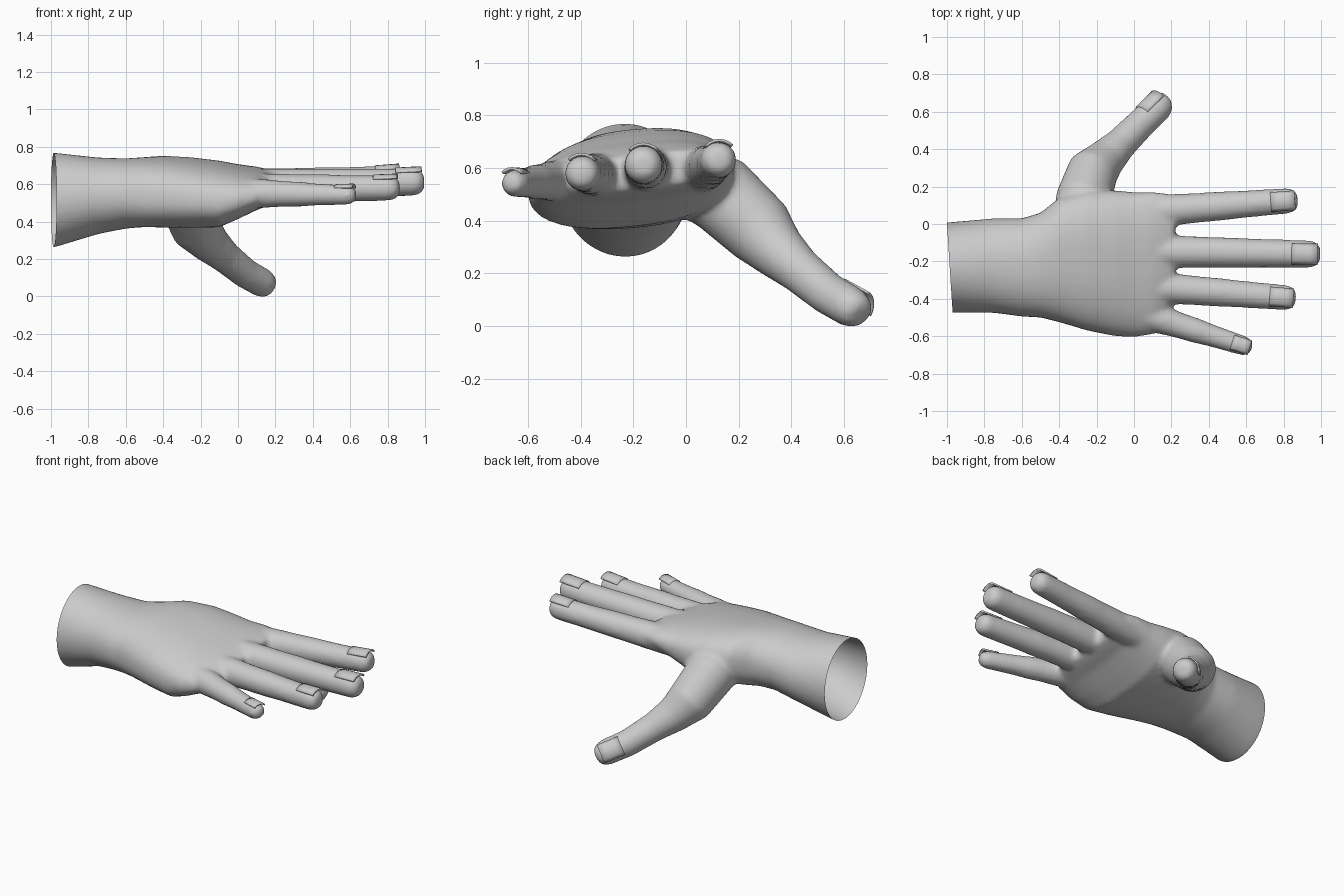
import bpy, bmesh, math
from mathutils import Vector

if "Cube" in bpy.data.objects:
    bpy.data.objects.remove(bpy.data.objects["Cube"])

SIDES = 24


def skin(bm, rings):
    # bridge a list of closed rings into a capped tube
    loops = [[bm.verts.new(p) for p in r] for r in rings]
    for a, b in zip(loops, loops[1:]):
        n = len(a)
        for i in range(n):
            bm.faces.new((a[i], a[(i + 1) % n], b[(i + 1) % n], b[i]))
    bm.faces.new(loops[0][::-1])
    bm.faces.new(loops[-1])


def frame(axis, up):
    a = axis.normalized()
    n = (up - a * up.dot(a)).normalized()
    return a, n, a.cross(n)


def tube(bm, pts, up):
    # round tube through (centre, radius) points
    rings = []
    for i, (c, r) in enumerate(pts):
        a, n, s = frame(pts[min(i + 1, len(pts) - 1)][0] - pts[max(i - 1, 0)][0], up)
        rings.append([c + (n * math.cos(t) + s * math.sin(t)) * r
                      for t in (2 * math.pi * k / SIDES for k in range(SIDES))])
    skin(bm, rings)


def section(x, y0, y1, z0, z1, shear, power=2.4):
    # superellipse cross-section, raised toward the thumb side
    ring = []
    for k in range(40):
        t = 2 * math.pi * k / 40
        c, s = math.cos(t), math.sin(t)
        u = math.copysign(abs(c) ** (2 / power), c)
        v = math.copysign(abs(s) ** (2 / power), s)
        ring.append(Vector((x, (y0 + y1) / 2 + u * (y1 - y0) / 2,
                            (z0 + z1) / 2 + v * (z1 - z0) / 2 + shear * u)))
    return ring


def nail(name, tip, axis, up, r, length):
    # small curved plate over the fingertip
    a, n, s = frame(axis, up)
    bm = bmesh.new()
    rows = []
    for j in range(4):
        f = j / 3
        rows.append([bm.verts.new(tip - a * length * (1 - f)
                     + s * r * math.sin(t) + n * (r * math.cos(t) + 0.004 * f))
                     for t in (-0.8 + 1.6 * k / 6 for k in range(7))])
    for p, q in zip(rows, rows[1:]):
        for k in range(6):
            bm.faces.new((p[k], q[k], q[k + 1], p[k + 1]))
    bmesh.ops.recalc_face_normals(bm, faces=bm.faces)
    me = bpy.data.meshes.new(name)
    bm.to_mesh(me)
    bm.free()
    ob = bpy.data.objects.new(name, me)
    bpy.context.collection.objects.link(ob)
    mod = ob.modifiers.new("thickness", 'SOLIDIFY')
    mod.thickness, mod.offset = 0.01, 0
    for p in me.polygons:
        p.use_smooth = True


UP = Vector((0, 0, 1))
bm = bmesh.new()

# forearm, wrist and palm
skin(bm, [section(*s) for s in (
    (-1.06, -0.475, 0.00, 0.26, 0.78, 0, 2.0),
    (-0.98, -0.475, 0.01, 0.27, 0.775, 0, 2.0),
    (-0.75, -0.475, 0.03, 0.34, 0.75, 0, 2.1),
    (-0.60, -0.495, 0.03, 0.37, 0.745, 0.01, 2.2),
    (-0.50, -0.50, 0.06, 0.38, 0.75, 0.02),
    (-0.40, -0.525, 0.14, 0.38, 0.755, 0.03),
    (-0.25, -0.57, 0.18, 0.38, 0.745, 0.035),
    (-0.10, -0.60, 0.18, 0.385, 0.725, 0.04),
    (0.00, -0.605, 0.17, 0.43, 0.705, 0.04),
    (0.10, -0.59, 0.17, 0.48, 0.69, 0.04),
    (0.17, -0.51, 0.165, 0.505, 0.675, 0.035),
    (0.22, -0.42, 0.14, 0.53, 0.66, 0.03))])

# four fingers: base, tip, base radius, tip radius
PROFILE = ((0, 0), (0.25, 0.2), (0.4, 0.45), (0.52, 0.5), (0.66, 0.75), (0.78, 0.85), (0.9, 0.95))
FINGERS = {
    "index": ((0, 0.06, 0.60), (0.875, 0.128, 0.640), 0.088, 0.068),
    "middle": ((0, -0.145, 0.60), (0.995, -0.162, 0.620), 0.090, 0.073),
    "ring": ((0, -0.33, 0.58), (0.865, -0.398, 0.587), 0.086, 0.067),
    "little": ((0, -0.465, 0.56), (0.630, -0.665, 0.548), 0.082, 0.052)}
for name, (b, t, r0, r1) in FINGERS.items():
    b, t = Vector(b), Vector(t)
    ax = t - b
    pts = [(b + ax * f, r0 + (r1 - r0) * g) for f, g in PROFILE]
    d = ax.normalized()
    pts += [(t - d * 0.045, r1), (t - d * 0.015, r1 * 0.8), (t, r1 * 0.5)]
    tube(bm, pts, UP)
    nail(name + "_nail", t - d * 0.012, ax, UP, r1 * 1.02, r1 * 1.9)

# thumb with its fleshy base
THUMB = ((-0.30, 0.00, 0.56, 0.13), (-0.27, 0.13, 0.51, 0.15), (-0.22, 0.28, 0.37, 0.137),
         (-0.15, 0.35, 0.29, 0.107), (-0.07, 0.43, 0.22, 0.087), (0.04, 0.54, 0.13, 0.080),
         (0.13, 0.625, 0.08, 0.078), (0.16, 0.655, 0.06, 0.065), (0.175, 0.665, 0.05, 0.04))
tube(bm, [(Vector(p[:3]), p[3]) for p in THUMB], Vector((-0.6, 0.5, 0.6)))
nail("thumb_nail", Vector((0.155, 0.648, 0.065)), Vector((0.09, 0.085, -0.05)),
     Vector((-0.6, 0.5, 0.5)), 0.078, 0.13)

bmesh.ops.recalc_face_normals(bm, faces=bm.faces)
me = bpy.data.meshes.new("hand_parts")
bm.to_mesh(me)
bm.free()
parts = bpy.data.objects.new("hand_parts", me)
bpy.context.collection.objects.link(parts)

# fuse everything into one skin with soft webs
rm = parts.modifiers.new("fuse", 'REMESH')
rm.mode, rm.voxel_size = 'VOXEL', 0.014
sm = parts.modifiers.new("soften", 'SMOOTH')
sm.factor, sm.iterations = 0.5, 8
dg = bpy.context.evaluated_depsgraph_get()
me = bpy.data.meshes.new_from_object(parts.evaluated_get(dg))
bpy.data.objects.remove(parts)

# open the wrist end with a slightly slanted cut
bm = bmesh.new()
bm.from_mesh(me)
bmesh.ops.bisect_plane(bm, geom=bm.verts[:] + bm.edges[:] + bm.faces[:],
                       plane_co=(-0.985, -0.235, 0.5), plane_no=(-1, -0.064, 0),
                       clear_outer=True)
bm.to_mesh(me)
bm.free()
for p in me.polygons:
    p.use_smooth = True
me.name = "hand"
hand = bpy.data.objects.new("hand", me)
bpy.context.collection.objects.link(hand)

# rest the thumb tip on the floor
low = min(v.co.z for v in me.vertices)
for ob in bpy.context.collection.objects:
    ob.location.z -= low
